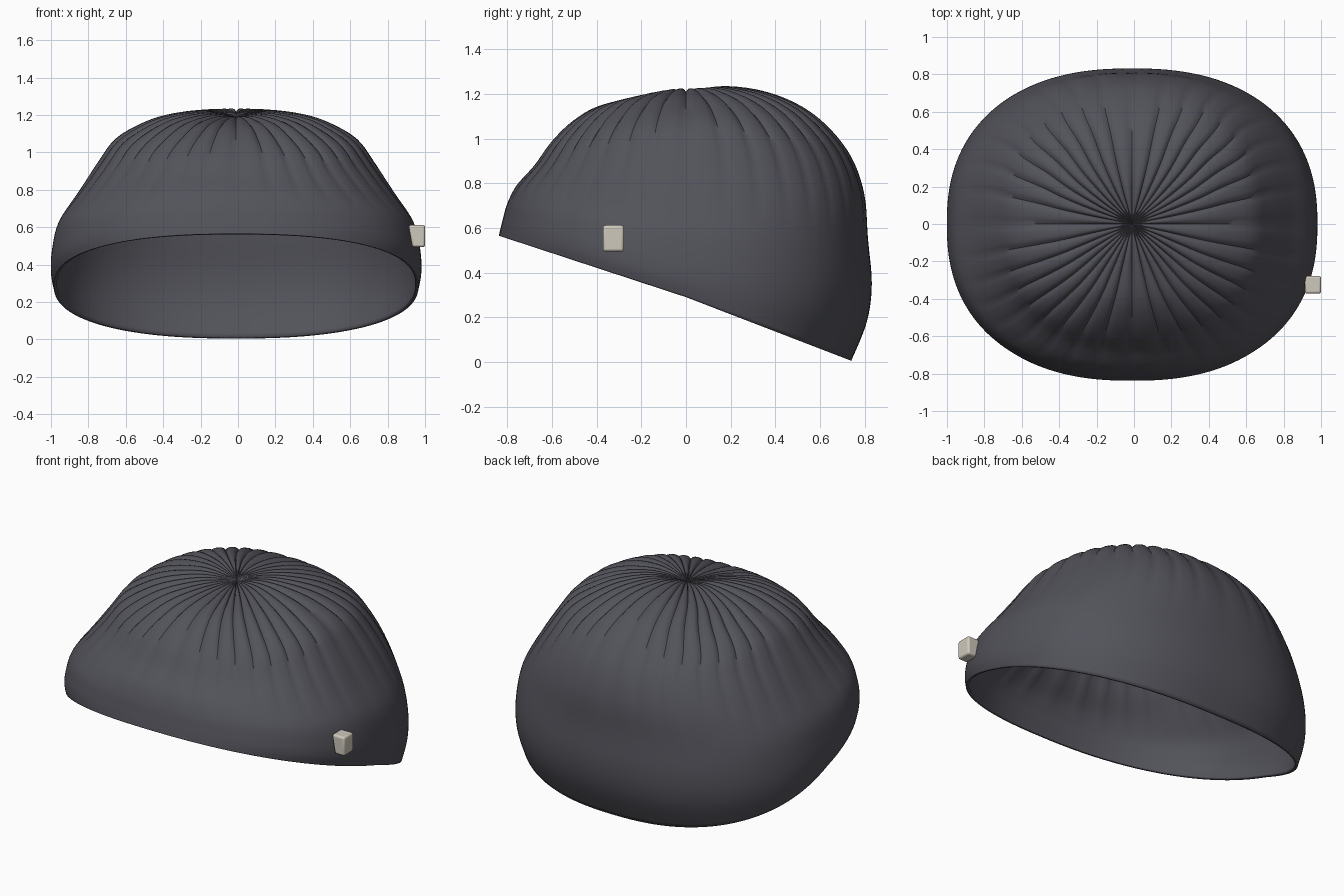
import bpy, bmesh, math
from mathutils import Vector

if "Cube" in bpy.data.objects:
    bpy.data.objects.remove(bpy.data.objects["Cube"])


def material(name, rgb):
    m = bpy.data.materials.new(name)
    m.diffuse_color = (*rgb, 1)
    m.use_nodes = True
    m.node_tree.nodes["Principled BSDF"].inputs["Base Color"].default_value = m.diffuse_color
    return m


charcoal = material("charcoal knit", (0.085, 0.085, 0.103))
cream = material("cream tag", (0.62, 0.58, 0.50))

# Meridians from crown to rim, as (radius, height)
FRONT = [(0, 1.19), (.04, 1.193), (.2, 1.185), (.38, 1.15), (.5, 1.085), (.6, .99),
         (.68, .88), (.76, .79), (.80, .71), (.82, .64), (.83, .60), (.838, .565)]
SIDE = [(0, 1.19), (.04, 1.205), (.2, 1.225), (.38, 1.20), (.52, 1.15), (.65, 1.07),
        (.74, .95), (.85, .78), (.95, .62), (.985, .47), (.99, .36), (.975, .29)]
BACK = [(0, 1.19), (.04, 1.215), (.17, 1.235), (.34, 1.215), (.5, 1.155), (.63, 1.06),
        (.74, .92), (.80, .75), (.815, .55), (.832, .35), (.81, .18), (.74, .005)]
SPANS = len(FRONT) - 1
STEPS = 5          # rows per span
PLEATS = 36
AROUND = PLEATS * 6
CX = -0.01


def sample(curve, t):
    """Catmull-Rom point on a meridian, t counted in spans."""
    i = min(int(t), SPANS - 1)
    u = t - i
    a, b, c, d = (Vector(curve[max(0, min(SPANS, k))]) for k in range(i - 1, i + 3))
    return 0.5 * (2 * b + (c - a) * u + (2 * a - 5 * b + 4 * c - d) * u * u
                  + (3 * b - a - 3 * c + d) * u ** 3)


def cap_point(t, ang):
    s, c = math.sin(ang), math.cos(ang)
    p = 2 / 2.35                              # rounded-square plan
    fx, fy = abs(c) ** p, abs(s) ** p
    side = sample(SIDE, t)
    end = sample(BACK if s > 0 else FRONT, t)
    q = 2 - min(1, max(0, (t - 3) / 4))       # rim tilts as a flat plane
    z = side.y + (end.y - side.y) * fy ** q
    pt = Vector((math.copysign(side.x * fx, c), math.copysign(end.x * fy, s), z))
    # Gathered pleats that fade towards the band
    fade = min(1, t / 2) * max(0, 1 - max(0, t - 4) / 4)
    crease = (1 - abs(math.sin(ang * PLEATS / 2))) ** 2
    hub = Vector((0, 0, 0.5))
    pt = hub + (pt - hub) * (1 - 0.022 * fade * crease)
    pt.x += CX
    return pt


# Hat shell
bm = bmesh.new()
pole = bm.verts.new((CX, 0, 1.19))
rows = [[bm.verts.new(cap_point(r / STEPS, 2 * math.pi * k / AROUND)) for k in range(AROUND)]
        for r in range(3, SPANS * STEPS + 1)]
for k in range(AROUND):
    n = (k + 1) % AROUND
    bm.faces.new((pole, rows[0][k], rows[0][n]))
    for upper, lower in zip(rows, rows[1:]):
        bm.faces.new((upper[k], lower[k], lower[n], upper[n]))
mesh = bpy.data.meshes.new("hat_shell")
bm.to_mesh(mesh)
bm.free()
hat = bpy.data.objects.new("hat_shell", mesh)
bpy.context.collection.objects.link(hat)
mesh.materials.append(charcoal)
bpy.context.view_layer.objects.active = hat
hat.select_set(True)
bpy.ops.object.shade_smooth_by_angle(angle=math.radians(50))
thick = hat.modifiers.new("thickness", "SOLIDIFY")
thick.thickness = 0.018
thick.offset = -1

# Side tag: small rounded block, narrower at its lower inner edge
bpy.ops.object.select_all(action='DESELECT')
bpy.ops.mesh.primitive_cube_add(size=1, location=(0.956, -0.325, 0.553))
tag = bpy.context.object
tag.name = "side_tag"
for v in tag.data.vertices:
    v.co = Vector((v.co.x * 0.088, v.co.y * 0.094, v.co.z * 0.118))
    if v.co.x < 0 and v.co.z < 0:
        v.co.x += 0.02
tag.data.materials.append(cream)
bev = tag.modifiers.new("rounding", "BEVEL")
bev.width = 0.012
bev.segments = 3
bpy.ops.object.shade_smooth_by_angle(angle=math.radians(40))
